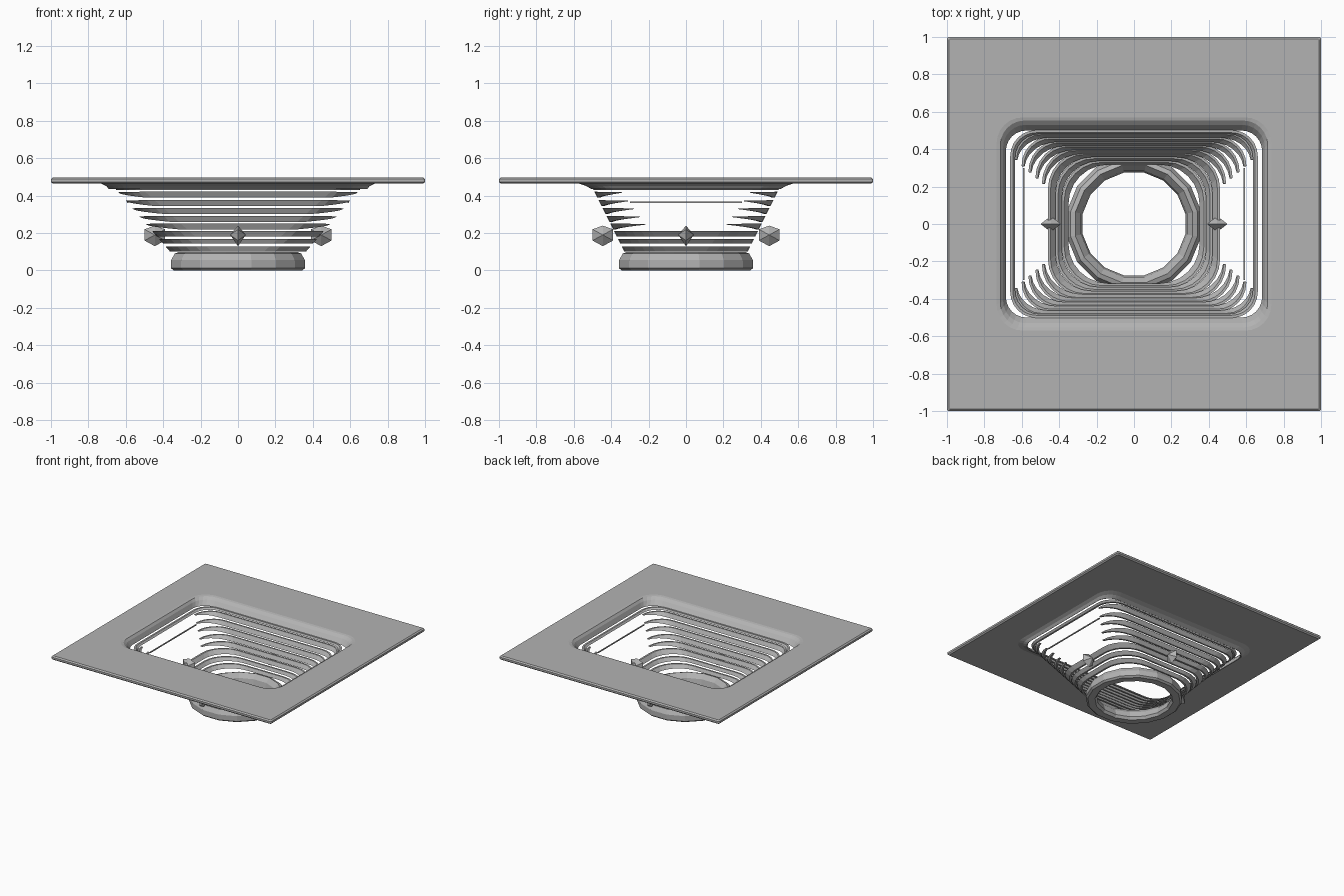
import bpy
from math import sin, cos, pi

cube = bpy.data.objects.get("Cube")
if cube:
    bpy.data.objects.remove(cube)

grey = bpy.data.materials.new("mid grey")
grey.use_nodes = True
colour = (0.45, 0.45, 0.45, 1)
grey.diffuse_color = colour
grey.node_tree.nodes["Principled BSDF"].inputs["Base Color"].default_value = colour
SEG = 6


def make(name, verts, faces):
    mesh = bpy.data.meshes.new(name)
    mesh.from_pydata(verts, [], faces)
    mesh.materials.append(grey)
    obj = bpy.data.objects.new(name, mesh)
    bpy.context.collection.objects.link(obj)
    return obj


def rounded(a, b, r, z):
    """Loop of a rounded rectangle, starting with the front left corner."""
    pts = []
    for k, (sx, sy) in enumerate([(-1, -1), (1, -1), (1, 1), (-1, 1)]):
        for j in range(SEG + 1):
            t = pi + (k + j / SEG) * pi / 2
            pts.append((sx * (a - r) + r * cos(t), sy * (b - r) + r * sin(t), z))
    return pts


def loft(name, loops, close_path=True, close_section=True):
    """Skin equal loops into a solid; open paths get end caps."""
    n, m = len(loops[0]), len(loops)
    verts = [p for loop in loops for p in loop]
    faces = []
    for i in range(m if close_section else m - 1):
        for j in range(n if close_path else n - 1):
            k, i2 = (j + 1) % n, (i + 1) % m
            faces.append((i * n + j, i * n + k, i2 * n + k, i2 * n + j))
    if not close_path:
        faces.append([i * n for i in range(m)])
        faces.append([i * n + n - 1 for i in reversed(range(m))])
    return make(name, verts, faces)


def funnel_point(i, z, inset):
    """Point i of the funnel wall's outline at height z."""
    a, b = 0.38 + 0.87 * (z - 0.12), 0.34 + 0.5 * (z - 0.12)
    r = 0.22 - 0.25 * (z - 0.12)
    return rounded(a - inset, b - inset, r - inset, z)[i]


def band(name, z, half, thick, count, side=1, closed=True):
    """Sloping slat on the funnel wall; open slats taper into claws."""
    loops = []
    for sign, inset in [(1, 0), (-1, 0), (-1, thick), (1, thick)]:
        loop = []
        for i in range(count):
            w = 1 if closed else min(1, 0.12 + min(i, count - 1 - i) / SEG)
            h = half * w
            x, y, zz = funnel_point(i, z + 0.014 * (1 - w) + sign * h, inset)
            loop.append((x, side * y, zz))
        loops.append(loop if side == 1 else loop[::-1])
    return loft(name, loops, closed)


# Square plate with a rounded opening and a lip sloping inwards
plate_sections = [
    (0.99, 0.99, 0.01, 0.497), (1, 1, 0.012, 0.488), (1, 1, 0.012, 0.473),
    (0.99, 0.99, 0.01, 0.464), (0.73, 0.57, 0.13, 0.464),
    (0.705, 0.535, 0.12, 0.452), (0.69, 0.505, 0.11, 0.435),
    (0.685, 0.5, 0.11, 0.438), (0.7, 0.53, 0.12, 0.475),
    (0.715, 0.553, 0.13, 0.493), (0.735, 0.57, 0.14, 0.497)]
loft("top_plate", [rounded(*s) for s in plate_sections][::-1])

# Claw-ended slats on the front and back of the funnel
for n, z in enumerate([0.405, 0.36, 0.318, 0.275, 0.235]):
    for side, label in [(1, "front"), (-1, "back")]:
        band(f"{label}_slat_{n + 1}", z, 0.016, 0.013, 2 * SEG + 2, side, False)

# Complete rings at the top and bottom of the funnel
for name, z, half in [("upper_ring", 0.437, 0.007), ("lower_ring_1", 0.197, 0.015),
                      ("lower_ring_2", 0.155, 0.012), ("lower_ring_3", 0.115, 0.013)]:
    band(name, z, half, 0.014, 4 * (SEG + 1))

# Thin rods across the open sides
for s, label in [(1, "left"), (-1, "right")]:
    rod = [(s * (0.59 + dx), 0.365 + dz)
           for dx, dz in [(-s, -1), (s, -1), (s, 1), (-s, 1)]
           for dx, dz in [(dx * 0.004, dz * 0.004)]]
    loft(label + "_rod", [[(x, -0.3, z), (x, 0.3, z)] for x, z in rod], False)

# Round collar at the bottom
collar = [(0.35, 0), (0.365, 0.012), (0.365, 0.055), (0.345, 0.09),
          (0.32, 0.1), (0.29, 0.065), (0.28, 0.02), (0.295, 0)]
SIDES = 16
loft("bottom_collar", [[(r * cos((j + 0.5) * 2 * pi / SIDES), r * sin((j + 0.5) * 2 * pi / SIDES), z)
                        for j in range(SIDES)] for r, z in collar][::-1])

# Faceted studs on the four sides: upright edges with a diamond between
for k, label in enumerate(["left", "back", "right", "front"]):
    c, s = cos(k * pi / 2), sin(k * pi / 2)
    local = [(0.39, 0, 0.16), (0.39, 0, 0.22), (0.5, 0, 0.16), (0.5, 0, 0.22),
             (0.445, 0.042, 0.19), (0.445, -0.042, 0.19),
             (0.445, 0, 0.24), (0.445, 0, 0.13)]
    verts = [(x * c - y * s, x * s + y * c, z) for x, y, z in local]
    rim = [0, 1, 6, 3, 2, 7]
    faces = []
    for i in range(len(rim)):
        p, q = rim[i], rim[(i + 1) % len(rim)]
        faces += [(p, q, 4), (q, p, 5)]
    make(label + "_stud", verts, faces)

# Consistent outward normals
import bmesh
for obj in bpy.context.collection.objects:
    if obj.type == "MESH" and grey.name in obj.data.materials:
        bm = bmesh.new()
        bm.from_mesh(obj.data)
        bmesh.ops.recalc_face_normals(bm, faces=bm.faces)
        bm.to_mesh(obj.data)
        bm.free()
